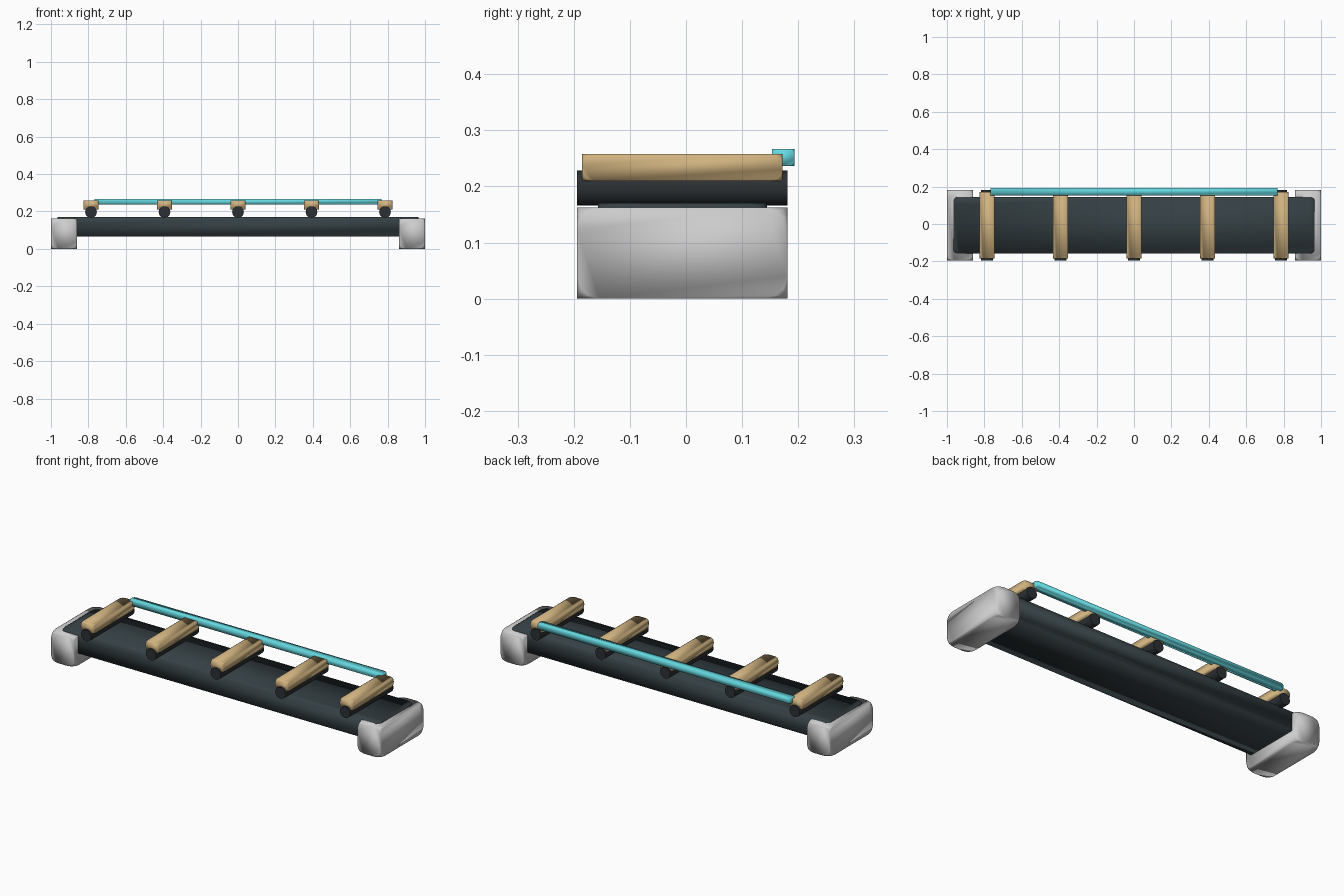
import bpy
from math import pi

cube = bpy.data.objects.get("Cube")
if cube:
    bpy.data.objects.remove(cube, do_unlink=True)


def material(name, color):
    mat = bpy.data.materials.new(name)
    mat.use_nodes = True
    mat.diffuse_color = (*color, 1)
    bsdf = mat.node_tree.nodes["Principled BSDF"]
    bsdf.inputs["Base Color"].default_value = (*color, 1)
    bsdf.inputs["Roughness"].default_value = 0.6
    return mat


pale = material("pale_grey", (0.78, 0.79, 0.78))
slate = material("slate", (0.035, 0.05, 0.057))
rubber = material("rubber", (0.025, 0.03, 0.034))
wood = material("tan", (0.62, 0.44, 0.21))
cyan = material("cyan", (0.13, 0.68, 0.74))


def rounded_box(name, low, high, corner, mat):
    """Box with rounded-off corner points and straight edges between them."""
    center = [(a + b) / 2 for a, b in zip(low, high)]
    bpy.ops.mesh.primitive_cube_add(size=1, location=center)
    obj = bpy.context.object
    obj.name = name
    obj.scale = [b - a for a, b in zip(low, high)]
    bpy.ops.object.transform_apply(location=False, rotation=False, scale=True)
    obj.data.materials.append(mat)
    bevel = obj.modifiers.new("corners", "BEVEL")
    bevel.affect = "VERTICES"
    bevel.width = corner
    bevel.segments = 3
    bpy.ops.object.shade_smooth()
    return obj


# Long deck, its ends sunk into the end blocks
rounded_box("deck", (-0.965, -0.157, 0.065), (0.965, 0.144, 0.17), 0.037, slate)

# End blocks
for side, sign in (("left", 1), ("right", -1)):
    xs = sorted((sign * 0.86, sign))
    rounded_box(side + "_end_block", (xs[0], -0.194, 0), (xs[1], 0.181, 0.162), 0.04, pale)

# Rollers, each carrying a cross slat
for i in range(5):
    x = (i - 2) * 0.393
    bpy.ops.mesh.primitive_cylinder_add(vertices=24, radius=0.031, depth=0.375,
                                        location=(x, -0.0065, 0.197), rotation=(pi / 2, 0, 0))
    roller = bpy.context.object
    roller.name = f"roller_{i + 1}"
    roller.data.materials.append(rubber)
    bpy.ops.object.shade_smooth_by_angle()
    rounded_box(f"slat_{i + 1}", (x - 0.039, -0.185, 0.21), (x + 0.039, 0.172, 0.258), 0.02, wood)

# Bar joining the slats along the back
rounded_box("back_bar", (-0.767, 0.153, 0.236), (0.767, 0.193, 0.267), 0.013, cyan)
